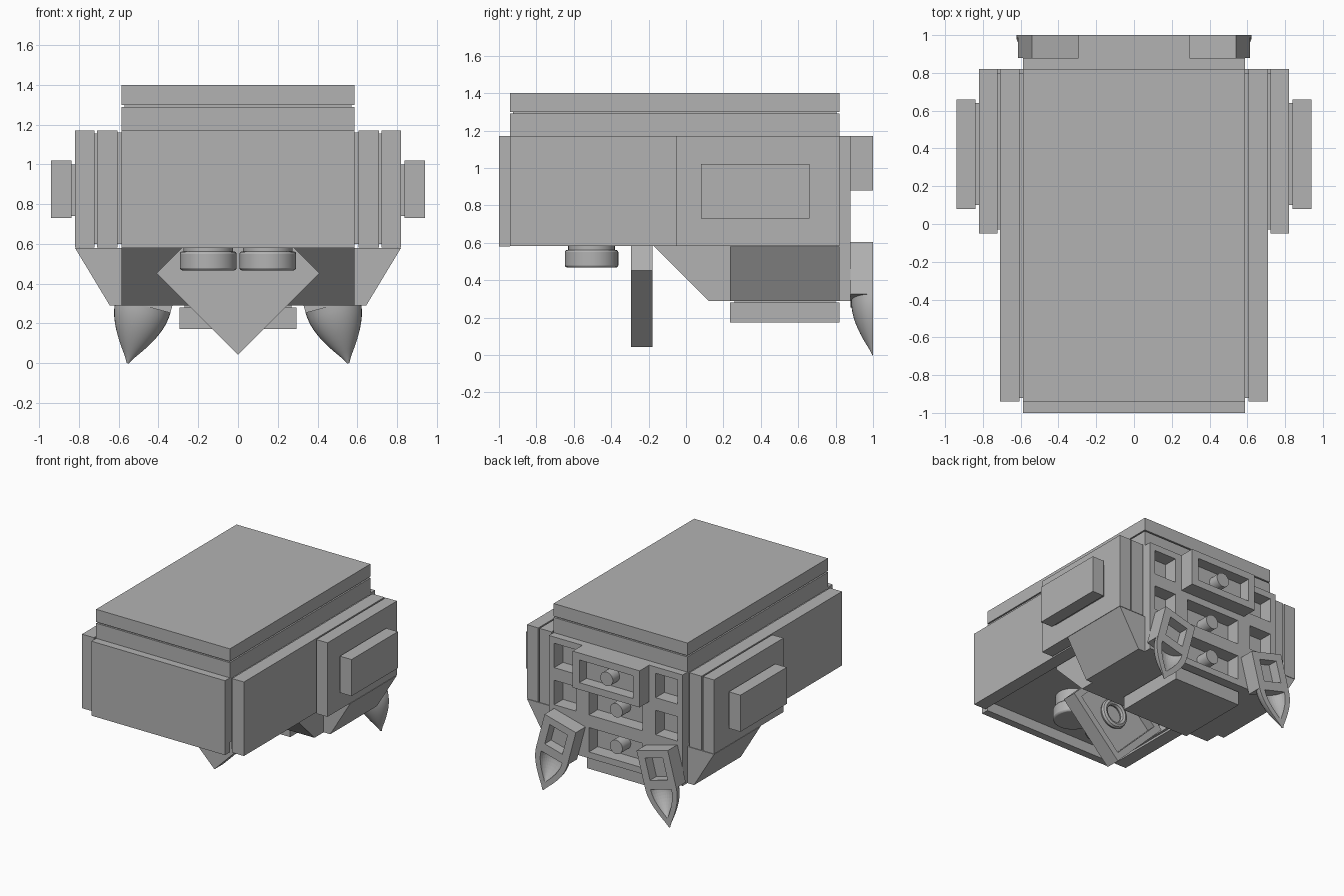
import bpy, bmesh, math
from mathutils import Matrix

if "Cube" in bpy.data.objects:
    bpy.data.objects.remove(bpy.data.objects["Cube"])

grey = bpy.data.materials.new("light_grey")
grey.use_nodes = True
grey.diffuse_color = (0.45, 0.45, 0.45, 1)
grey.node_tree.nodes["Principled BSDF"].inputs["Base Color"].default_value = (0.45, 0.45, 0.45, 1)

U = 0.2933        # grid unit
P = 0.4 * U       # plate thickness
W = 2 * U         # half width of the body


def finish(name, bm):
    bmesh.ops.recalc_face_normals(bm, faces=bm.faces)
    me = bpy.data.meshes.new(name)
    bm.to_mesh(me)
    bm.free()
    me.materials.append(grey)
    ob = bpy.data.objects.new(name, me)
    bpy.context.collection.objects.link(ob)
    return ob


def add_box(bm, x, y, z):
    size = [b - a for a, b in (x, y, z)]
    mid = [(a + b) / 2 for a, b in (x, y, z)]
    bmesh.ops.create_cube(bm, size=1, matrix=Matrix.Translation(mid) @ Matrix.Diagonal((*size, 1)))


def box(name, x, y, z):
    bm = bmesh.new()
    add_box(bm, x, y, z)
    return finish(name, bm)


def side_boxes(name, x, y, z):
    box("left_" + name, x, y, z)
    box("right_" + name, (-x[1], -x[0]), y, z)


def prism(name, profile, axis, lo, hi):
    # Extrude a 2D profile along x or y
    bm = bmesh.new()
    place = (lambda a, b, d: (d, a, b)) if axis == "x" else (lambda a, b, d: (a, d, b))
    face = bm.faces.new([bm.verts.new(place(a, b, lo)) for a, b in profile])
    new = bmesh.ops.extrude_face_region(bm, geom=[face])["geom"]
    bmesh.ops.translate(bm, vec=place(0, 0, hi - lo), verts=[v for v in new if isinstance(v, bmesh.types.BMVert)])
    return finish(name, bm)


def smooth(ob):
    bpy.ops.object.select_all(action="DESELECT")
    ob.select_set(True)
    bpy.context.view_layer.objects.active = ob
    bpy.ops.object.shade_smooth_by_angle(angle=math.radians(35))


def cylinder(name, loc, r, h, axis="z"):
    bm = bmesh.new()
    rot = Matrix.Rotation(math.pi / 2, 4, "X") if axis == "y" else Matrix()
    bmesh.ops.create_cone(bm, cap_ends=True, segments=32, radius1=r, radius2=r, depth=h,
                          matrix=Matrix.Translation(loc) @ rot)
    ob = finish(name, bm)
    smooth(ob)
    return ob


# Stacked roof slabs
box("roof_slab", (-W, W), (-0.94, 0.82), (1.3, 1.4))
box("roof_gap_core", (-W + .015, W - .015), (-0.925, 0.805), (1.28, 1.31))
box("deck_slab", (-W, W), (-0.94, 0.82), (1.17, 1.29))

# Main body with a recessed underside
box("body_core", (-W, W), (-0.94, 0.77), (0.66, 1.17))
box("front_panel", (-W, W), (-1, -0.94), (0.58, 1.17))
side_boxes("side_gap_core", (W, 0.62), (-0.92, 0.8), (0.6, 1.16))
side_boxes("side_panel", (0.605, 0.71), (-0.94, 0.82), (0.583, 1.17))
side_boxes("outer_gap_core", (0.7, 0.73), (-0.03, 0.8), (0.6, 1.155))
side_boxes("outer_panel", (0.722, 0.82), (-0.05, 0.82), (0.583, 1.17))
side_boxes("side_tile_core", (0.81, 0.85), (0.1, 0.64), (0.74, 1.0))
side_boxes("side_tile", (0.838, 0.94), (0.08, 0.66), (0.73, 1.02))

# Sloped underside, side wedges and bottom plate
prism("belly_slope", [(-0.17, 0.58), (0.12, 0.29), (0.77, 0.29), (0.77, 0.67), (-0.17, 0.67)], "x", -W, W)
for side, s in (("left", 1), ("right", -1)):
    prism(side + "_wedge", [(s * W, 0.58), (s * 0.82, 0.58), (s * 0.645, 0.29), (s * W, 0.29)], "y", 0.235, 0.82)
box("bottom_plate_core", (-0.27, 0.27), (0.26, 0.8), (0.27, 0.3))
box("bottom_plate", (-U, U), (0.235, 0.82), (0.173, 0.28))

# Rear lattice: rails across, posts up, pins in the wide pockets
bm = bmesh.new()
lo, hi = 0.29, 1.17
for i in range(4):
    z = lo + i * U
    add_box(bm, (-W, W), (0.76, 0.88), (max(lo, z - 0.05), min(hi, z + 0.05)))
for x0, x1 in ((0.235, 0.35), (0.54, W)):
    for s in (1, -1):
        add_box(bm, sorted((s * x0, s * x1)), (0.76, 0.88), (lo, hi))
finish("rear_lattice", bm)
for i, z in enumerate((0.44, 0.73)):
    cylinder(f"lattice_pin_{i + 1}", (0, 0.815, z), 0.055, 0.12, "y")

# Rear tray with a pin
bm = bmesh.new()
add_box(bm, (-U, U), (0.88, 0.91), (0.88, 1.17))
for z in ((0.88, 0.935), (1.115, 1.17)):
    add_box(bm, (-U, U), (0.9, 1), z)
for x in ((-U, -0.235), (0.235, U)):
    add_box(bm, x, (0.9, 1), (0.93, 1.12))
finish("rear_tray", bm)
cylinder("rear_tray_pin", (0, 0.95, 1.025), 0.055, 0.09, "y")

# Round feet under the front
for side, s in (("left", 1), ("right", -1)):
    foot = cylinder(side + "_foot", (s * 0.15, -0.505, 0.515), 0.143, 0.095)
    bev = foot.modifiers.new("rounded_edge", "BEVEL")
    bev.width, bev.segments, bev.limit_method = 0.012, 2, "ANGLE"
    cylinder(side + "_foot_neck", (s * 0.15, -0.505, 0.62), 0.125, 0.13)

# Diamond plate, hollow at the back with a ring
bm = bmesh.new()
h, rim = 0.29, 0.24
add_box(bm, (-h, h), (-0.295, -0.25), (-h, h))
for s in (1, -1):
    edge = sorted((s * rim, s * h))
    add_box(bm, edge, (-0.26, -0.18), (-h, h))
    add_box(bm, (-rim, rim), (-0.26, -0.18), edge)
bmesh.ops.transform(bm, matrix=Matrix.Translation((0, 0, 0.452)) @ Matrix.Rotation(math.pi / 4, 4, "Y"), verts=bm.verts)
finish("diamond_plate", bm)
bpy.ops.mesh.primitive_torus_add(location=(0, -0.225, 0.452), rotation=(math.pi / 2, 0, 0), major_radius=0.09,
                                 minor_radius=0.025, major_segments=32, minor_segments=8)
ring = bpy.context.object
ring.name = "diamond_ring"
ring.data.materials.append(grey)
smooth(ring)


def half_shell(bm, length, hw, depth, back):
    # Pointed half bullet: flat back, rounded front, tip at the bottom
    rows, n = 10, 16
    rings = []
    for i in range(rows + 1):
        k = max(0.04, math.sin(math.pi / 2 * i / rows))
        rings.append([bm.verts.new((hw * k * math.cos(math.pi * j / n),
                                    back - depth * k * math.sin(math.pi * j / n),
                                    length * i / rows)) for j in range(n + 1)])
    for a, b in zip(rings, rings[1:]):
        for j in range(n + 1):
            m = (j + 1) % (n + 1)
            bm.faces.new((a[j], a[m], b[m], b[j]))
    bm.faces.new(rings[0])
    bm.faces.new(rings[-1])


# Tilted rear fins: a box frame above a hollow pointed shell
for side, s in (("left", 1), ("right", -1)):
    place = Matrix.Translation((s * 0.555, 0, 0)) @ Matrix.Rotation(-s * math.radians(15), 4, "Y")
    bm = bmesh.new()
    hw = 0.142
    add_box(bm, (-hw, hw), (0.88, 0.92), (0.3, 0.587))
    for z in ((0.3, 0.36), (0.53, 0.587)):
        add_box(bm, (-hw, hw), (0.91, 1), z)
    for x in ((-hw, -0.08), (0.08, hw)):
        add_box(bm, x, (0.91, 1), (0.35, 0.54))
    bm.transform(place)
    finish(side + "_fin_frame", bm)
    bm = bmesh.new()
    half_shell(bm, 0.3, hw, 0.117, 1)
    bm.transform(place)
    shell = finish(side + "_fin_tip", bm)
    bm = bmesh.new()
    half_shell(bm, 0.225, 0.095, 0.09, 1.005)
    bm.transform(place @ Matrix.Translation((0, 0, 0.065)))
    cutter = finish(side + "_fin_cutter", bm)
    cut = shell.modifiers.new("hollow", "BOOLEAN")
    cut.object, cut.operation, cut.solver = cutter, "DIFFERENCE", "EXACT"
    smooth(shell)
    bpy.ops.object.modifier_apply(modifier="hollow")
    bpy.data.objects.remove(cutter)
